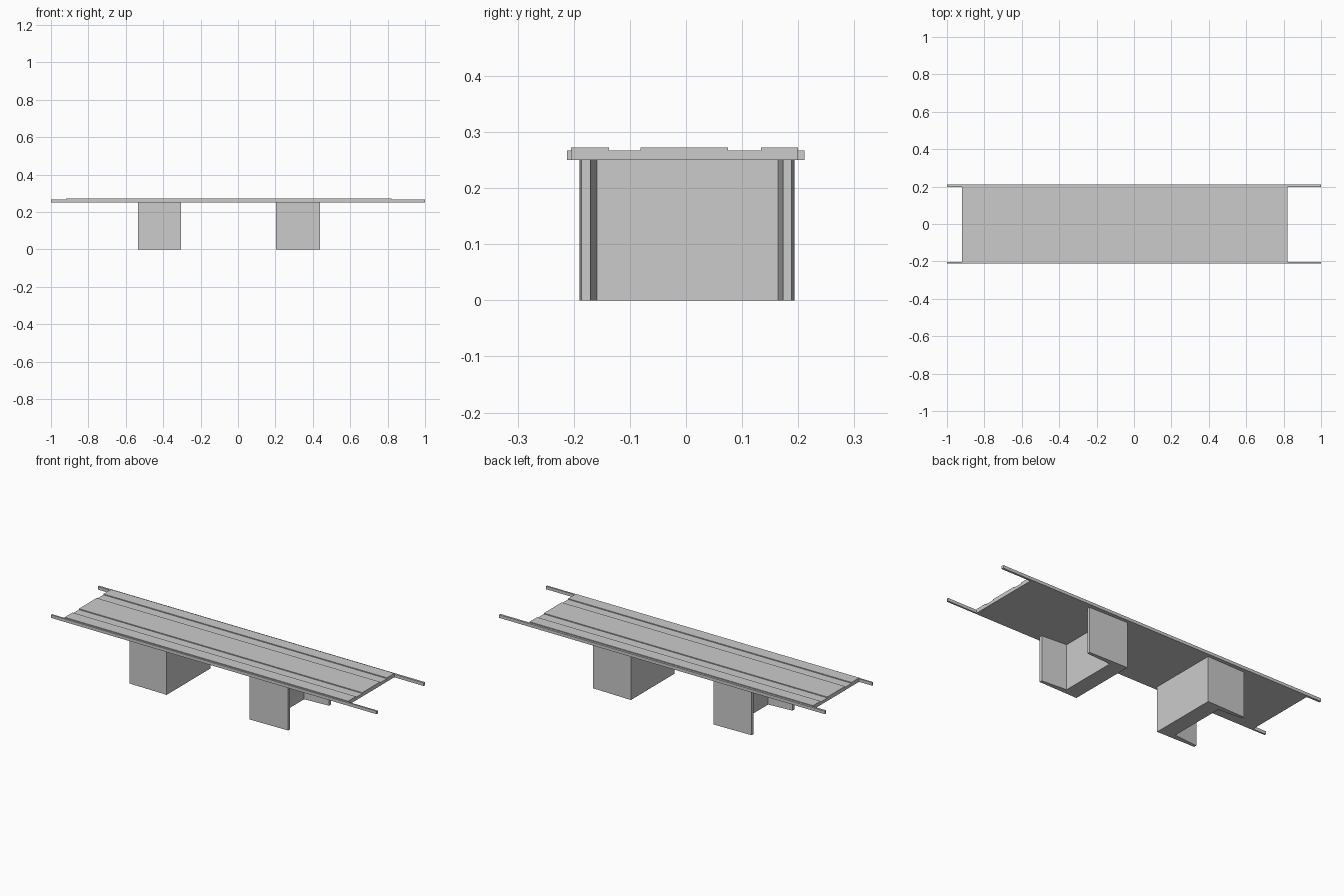
import bpy, bmesh
from mathutils import Vector

if "Cube" in bpy.data.objects:
    bpy.data.objects.remove(bpy.data.objects["Cube"])


def prism(name, outline, direction):
    """Extrude a flat 3D outline along a vector into a closed solid."""
    bm = bmesh.new()
    face = bm.faces.new([bm.verts.new(p) for p in outline])
    ext = bmesh.ops.extrude_face_region(bm, geom=[face])
    verts = [g for g in ext["geom"] if isinstance(g, bmesh.types.BMVert)]
    bmesh.ops.translate(bm, verts=verts, vec=Vector(direction))
    bmesh.ops.recalc_face_normals(bm, faces=bm.faces)
    mesh = bpy.data.meshes.new(name)
    bm.to_mesh(mesh)
    bm.free()
    obj = bpy.data.objects.new(name, mesh)
    bpy.context.collection.objects.link(obj)
    return obj


BASE, LOW, TOP = 0.25, 0.267, 0.272

# Deck: grooved cross-section running along x
deck_yz = [(-0.205, BASE), (0.20, BASE), (0.20, TOP), (0.134, TOP),
           (0.134, LOW), (0.075, LOW), (0.075, TOP), (-0.081, TOP),
           (-0.081, LOW), (-0.137, LOW), (-0.137, TOP), (-0.205, TOP)]
prism("deck", [(-0.92, y, z) for y, z in deck_yz], (1.74, 0, 0))

# Long side rails that overhang the deck ends
for name, y0, y1 in (("front_rail", -0.212, -0.203), ("back_rail", 0.199, 0.211)):
    prism(name, [(-1, y0, BASE), (-1, y1, BASE), (-1, y1, LOW), (-1, y0, LOW)],
          (2, 0, 0))

# Channel legs: thick web on the inner side, tapered flanges opening outward
WEB = 0.088
for name, web_x, tip_x in (("left_leg", -0.305, -0.535), ("right_leg", 0.203, 0.438)):
    inner_x = web_x + (WEB if tip_x > web_x else -WEB)
    plan = [(web_x, -0.190), (tip_x, -0.186), (tip_x, -0.170), (inner_x, -0.159),
            (inner_x, 0.164), (tip_x, 0.173), (tip_x, 0.188), (web_x, 0.193)]
    prism(name, [(x, y, 0) for x, y in plan], (0, 0, BASE))
